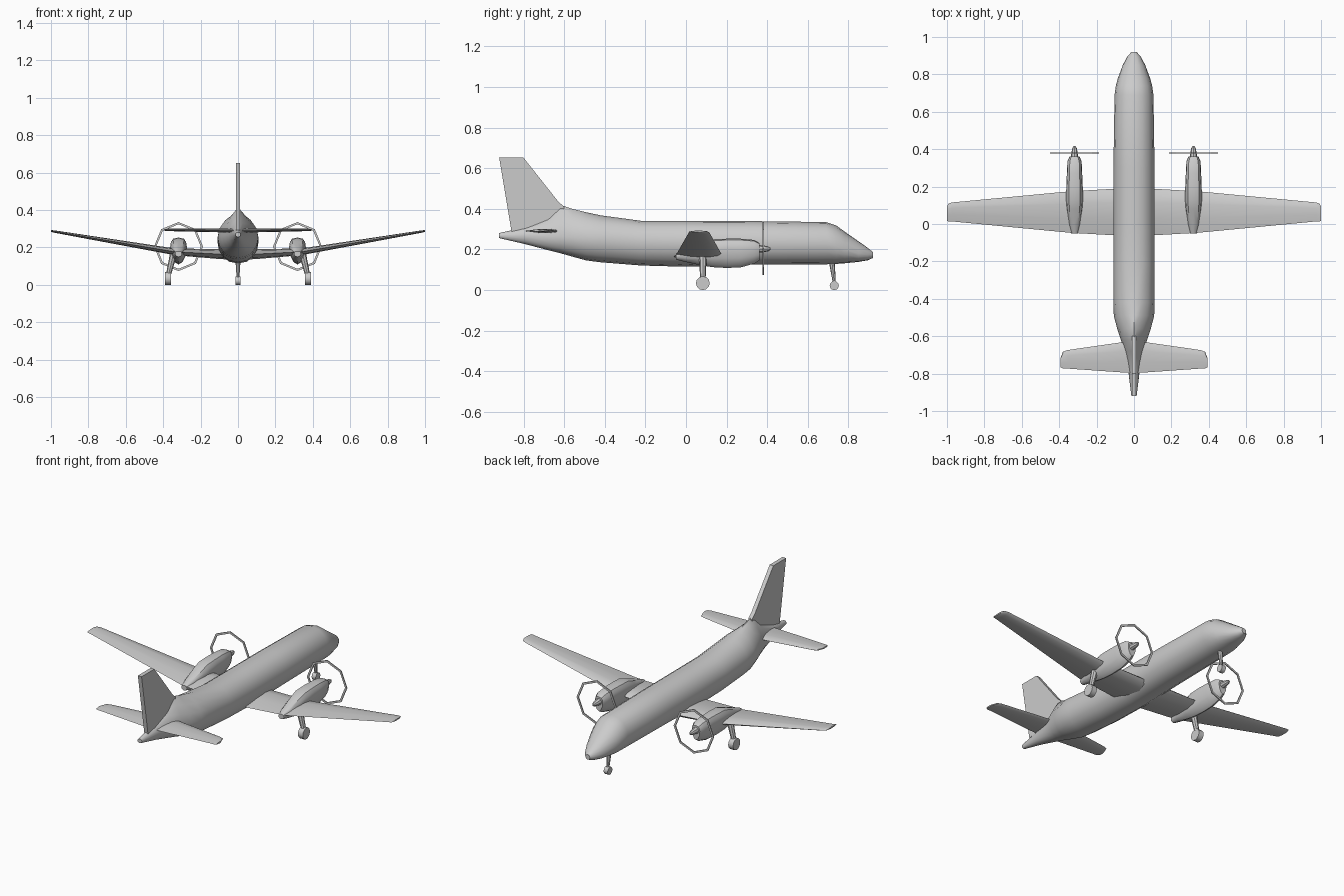
import bpy, bmesh, math
from mathutils import Vector

if "Cube" in bpy.data.objects:
    bpy.data.objects.remove(bpy.data.objects["Cube"])

def finish(bm, name, mirror=False, angle=38):
    bmesh.ops.recalc_face_normals(bm, faces=bm.faces[:])
    me = bpy.data.meshes.new(name)
    bm.to_mesh(me)
    bm.free()
    ob = bpy.data.objects.new(name, me)
    bpy.context.collection.objects.link(ob)
    me.shade_smooth()
    me.set_sharp_from_angle(angle=math.radians(angle))
    if mirror:
        ob.modifiers.new("mirror", 'MIRROR').use_mirror_merge = False
    return ob

def loft(bm, rings):
    """Skin a list of equal-length point rings and cap both ends."""
    vs = [[bm.verts.new(p) for p in r] for r in rings]
    n = len(vs[0])
    for a, b in zip(vs, vs[1:]):
        for i in range(n):
            bm.faces.new((a[i], a[(i + 1) % n], b[(i + 1) % n], b[i]))
    bm.faces.new(vs[0])
    bm.faces.new(vs[-1])

def body_ring(cx, y, w, zb, zm, zt, pt=0.9, pb=0.9, n=16):
    """Body section: widest at zm, pt / pb pinch the top / bottom half."""
    pts = []
    for i in range(n):
        t = 2 * math.pi * i / n
        c, s = math.cos(t), math.sin(t)
        p = pt if s > 0 else pb
        x = w * math.copysign(abs(c) ** p, c) if abs(c) > 1e-6 else 0
        pts.append((cx + x, y, zm + s * ((zt - zm) if s > 0 else (zm - zb))))
    return pts

def foil_ring(x, y0, y1, z, t):
    """Wing section from trailing edge y0 to leading edge y1."""
    prof = [(0, 0), (.35, .38), (.7, .5), (.93, .3), (1, 0), (.93, -.3), (.7, -.5), (.35, -.38)]
    return [(x, y0 + (y1 - y0) * u, z + t * v) for u, v in prof]

def rod(bm, a, b, r1, r2, n=8):
    a, b = Vector(a), Vector(b)
    d = b - a
    m = d.to_track_quat('Z', 'Y').to_matrix().to_4x4()
    m.translation = (a + b) / 2
    bmesh.ops.create_cone(bm, cap_ends=True, segments=n, radius1=r1, radius2=r2,
                          depth=d.length, matrix=m)

# fuselage: y, half width, bottom, widest, top, top pinch
bm = bmesh.new()
loft(bm, [body_ring(0, *s) for s in [
    (.92, .014, .158, .172, .188, .9), (.895, .036, .147, .175, .208, .9),
    (.85, .06, .139, .18, .24, .9), (.78, .086, .132, .2, .289, .9),
    (.74, .097, .129, .215, .318, .9), (.69, .104, .127, .23, .335, .9),
    (.3, .11, .125, .23, .34, .9), (.0, .11, .115, .23, .341, .9),
    (-.22, .11, .121, .235, .341, .9), (-.42, .11, .137, .25, .368, 1.1),
    (-.49, .108, .146, .255, .383, 1.3), (-.56, .09, .165, .26, .400, 1.8),
    (-.62, .07, .182, .265, .42, 2.4), (-.68, .052, .197, .265, .36, 2.2),
    (-.79, .03, .226, .268, .31, 1.3), (-.92, .014, .256, .268, .281, .9)]])
finish(bm, "fuselage")

# tail fin, a flat slab
bm = bmesh.new()
prof = [(-.60, .29), (-.60, .41), (-.63, .437), (-.80, .652), (-.92, .652), (-.858, .28)]
loft(bm, [[(x, y, z) for y, z in prof] for x in (-.012, .012)])
finish(bm, "tail_fin")

# wings with flat centre and raised outer panels
bm = bmesh.new()
loft(bm, [foil_ring(*s) for s in [
    (0, -.06, .19, .16, .055), (.11, -.06, .188, .165, .052),
    (.34, -.047, .175, .177, .036), (.975, .014, .115, .284, .013),
    (.993, .014, .108, .287, .011), (1, .018, .092, .289, .009)]])
finish(bm, "wings", True)

# tailplane
bm = bmesh.new()
loft(bm, [foil_ring(*s) for s in [
    (0, -.797, -.628, .291, .022), (.07, -.793, -.633, .291, .021),
    (.355, -.773, -.674, .294, .014), (.38, -.772, -.683, .294, .012),
    (.394, -.765, -.72, .294, .01)]])
finish(bm, "tailplane", True)

# engine nacelles: wider at the top, narrow belly
bm = bmesh.new()
loft(bm, [body_ring(.318, *s, .6, 1.1, 12) for s in [
    (-.05, .018, .15, .165, .18), (.0, .03, .138, .175, .2),
    (.08, .041, .121, .19, .232), (.13, .045, .113, .2, .25),
    (.2, .044, .109, .205, .253), (.27, .041, .112, .205, .253),
    (.335, .038, .13, .205, .247), (.362, .026, .147, .203, .232)]])
finish(bm, "engine_nacelles", True)

# spinners
bm = bmesh.new()
loft(bm, [body_ring(.318, y, r, .203 - r, .203, .203 + r, 1, 1, 8)
          for y, r in [(.355, .02), (.385, .016), (.405, .012), (.416, .005)]])
finish(bm, "spinners", True)

# octagonal propeller rings
bm = bmesh.new()
grid = []
for i in range(8):
    t = math.pi * i / 4
    grid.append([bm.verts.new((.318 + r * math.sin(t), y, .205 + r * math.cos(t)))
                 for r, y in [(.131, .377), (.131, .383), (.119, .383), (.119, .377)]])
for i in range(8):
    a, b = grid[i], grid[(i + 1) % 8]
    for j in range(4):
        k = (j + 1) % 4
        bm.faces.new((a[j], a[k], b[k], b[j]))
finish(bm, "propeller_rings", True, 20)

# main landing gear
bm = bmesh.new()
rod(bm, (.345, .083, .165), (.374, .083, .045), .019, .013)
finish(bm, "main_gear_struts", True)
bm = bmesh.new()
rod(bm, (.358, .083, .034), (.39, .083, .034), .034, .034, 12)
finish(bm, "main_wheels", True)

# nose landing gear
bm = bmesh.new()
rod(bm, (0, .717, .15), (0, .731, .03), .015, .007)
finish(bm, "nose_gear_strut")
bm = bmesh.new()
rod(bm, (-.013, .73, .0225), (.013, .73, .0225), .0225, .0225, 12)
finish(bm, "nose_wheel")
